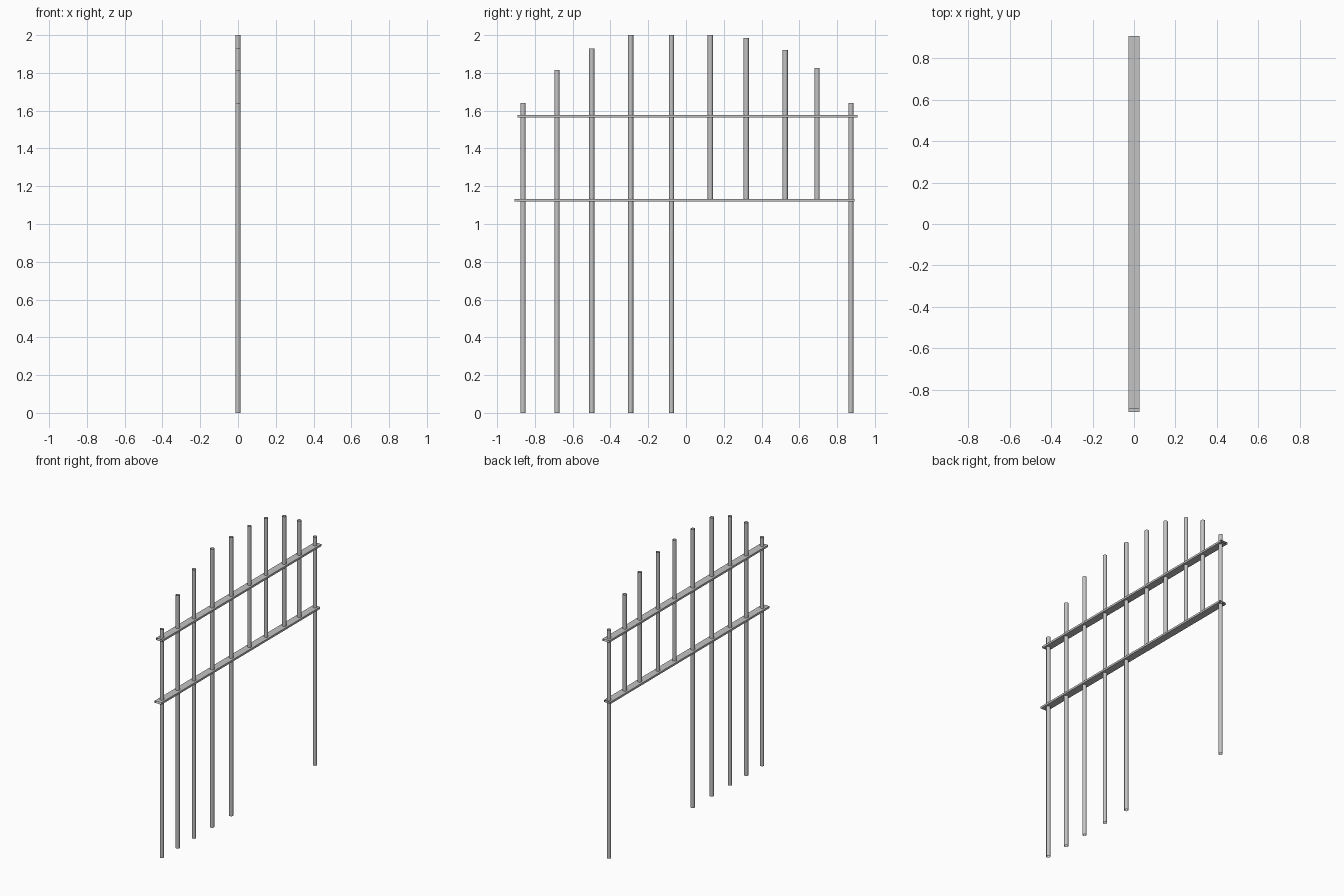
import bpy
import bmesh
from math import radians
from mathutils import Matrix

cube = bpy.data.objects.get("Cube")
if cube:
    bpy.data.objects.remove(cube)

# Single grey metal colour
metal = bpy.data.materials.new("grey metal")
metal.use_nodes = True
grey = (0.55, 0.55, 0.55, 1)
metal.diffuse_color = grey
metal.node_tree.nodes["Principled BSDF"].inputs["Base Color"].default_value = grey

BAR_RADIUS = 0.014
RAIL_WIDTH, RAIL_THICK = 0.054, 0.014
LOW_RAIL, HIGH_RAIL = 1.126, 1.571


def add_object(name, bm, smooth=False):
    mesh = bpy.data.meshes.new(name)
    bm.to_mesh(mesh)
    bm.free()
    mesh.materials.append(metal)
    obj = bpy.data.objects.new(name, mesh)
    bpy.context.collection.objects.link(obj)
    if smooth:
        bpy.ops.object.select_all(action="DESELECT")
        obj.select_set(True)
        bpy.context.view_layer.objects.active = obj
        bpy.ops.object.shade_smooth_by_angle(angle=radians(40))
    return obj


def add_bar(name, y, bottom, top):
    """Upright round tube, open at both ends."""
    bm = bmesh.new()
    bmesh.ops.create_cone(
        bm, cap_ends=False, segments=16, radius1=BAR_RADIUS, radius2=BAR_RADIUS,
        depth=top - bottom, matrix=Matrix.Translation((0, y, (top + bottom) / 2)))
    add_object(name, bm, smooth=True)


def add_rail(name, y_start, y_end, z):
    """Flat rectangular tube along y, open at both ends."""
    bm = bmesh.new()
    size = Matrix.Diagonal((RAIL_WIDTH, y_end - y_start, RAIL_THICK, 1))
    place = Matrix.Translation((0, (y_start + y_end) / 2, z))
    bmesh.ops.create_cube(bm, size=1, matrix=place @ size)
    bm.normal_update()
    ends = [f for f in bm.faces if abs(f.normal.y) > 0.9]
    bmesh.ops.delete(bm, geom=ends, context="FACES_ONLY")
    add_object(name, bm)


# Uprights: (y, top); those over the opening stop at the lower rail
bars = [(-0.863, 1.64), (-0.683, 1.815), (-0.499, 1.93), (-0.293, 2), (-0.077, 2),
        (0.129, 2), (0.319, 1.985), (0.525, 1.92), (0.694, 1.825), (0.873, 1.64)]
for i, (y, top) in enumerate(bars, 1):
    short = 0 < y < 0.8
    add_bar(f"{'short' if short else 'long'}_bar_{i}", y, LOW_RAIL if short else 0, top)

# Cross rails, slightly offset from each other
add_rail("lower_rail", -0.908, 0.893, LOW_RAIL)
add_rail("upper_rail", -0.893, 0.908, HIGH_RAIL)
